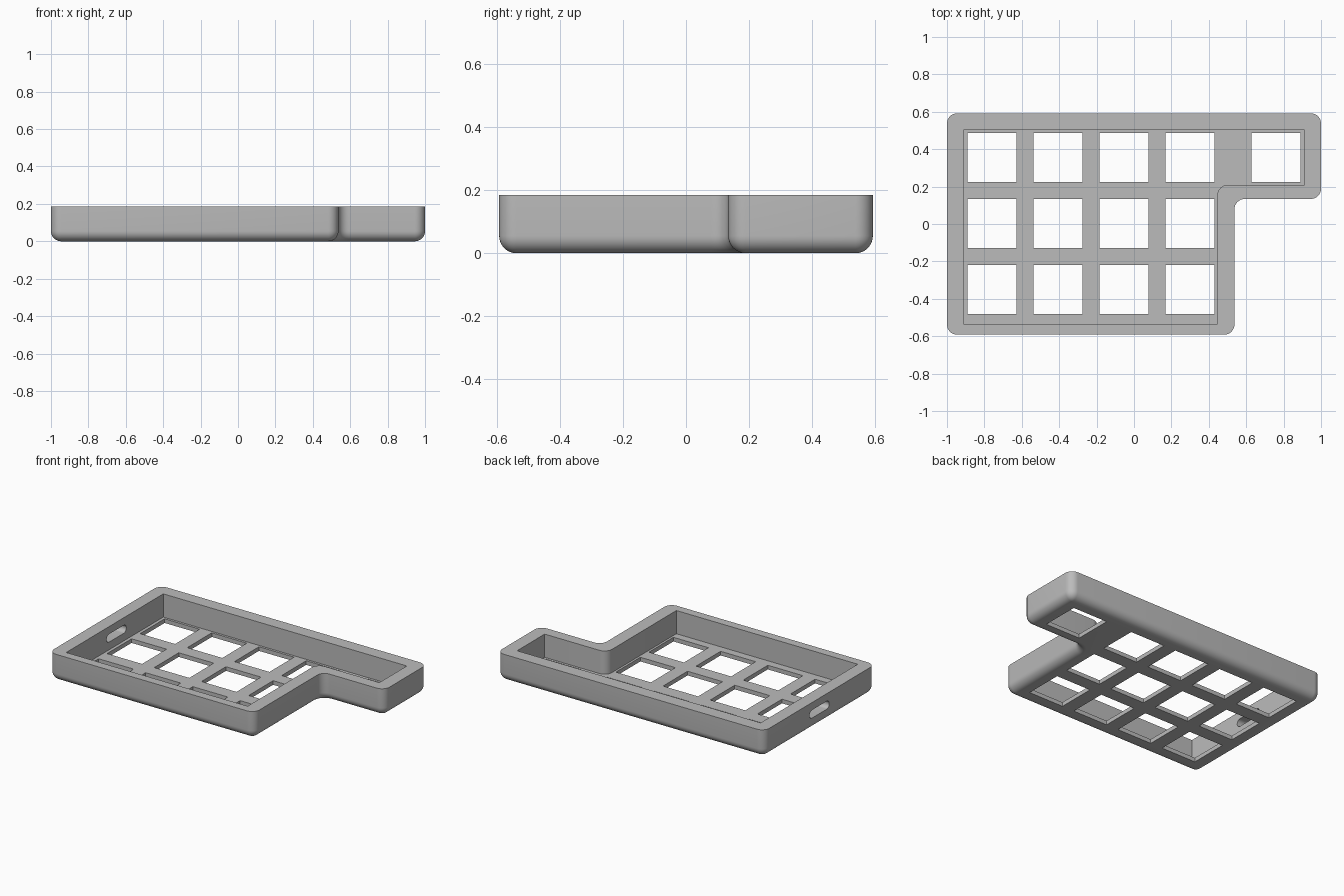
import bpy, bmesh, math
from mathutils import Vector

if "Cube" in bpy.data.objects:
    bpy.data.objects.remove(bpy.data.objects["Cube"])

HEIGHT, FLOOR, RADIUS = 0.185, 0.028, 0.055
PITCH, HOLE = 0.353, 0.262
SEGMENTS = 8

grey = bpy.data.materials.new("plain grey")
grey.use_nodes = True
grey.diffuse_color = (0.5, 0.5, 0.5, 1)
grey.node_tree.nodes["Principled BSDF"].inputs["Base Color"].default_value = (0.5, 0.5, 0.5, 1)


def rounded_outline(corners, inset=0.0):
    """Counter-clockwise right-angled outline, moved inward, with arcs at corners (x, y, radius)."""
    points = []
    count = len(corners)
    for i, (x, y, r) in enumerate(corners):
        here = Vector((x, y))
        a = (here - Vector(corners[i - 1][:2])).normalized()
        b = (Vector(corners[(i + 1) % count][:2]) - here).normalized()
        turn = 1 if a.cross(b) > 0 else -1
        centre = here + (b - a) * r
        arc = r - turn * inset if r else 0
        if not r:
            centre = here + (b - a) * inset * turn
        steps = SEGMENTS if r else 0
        for k in range(steps + 1):
            t = math.pi / 2 * k / max(steps, 1)
            points.append(centre + (a * math.sin(t) - b * math.cos(t)) * arc)
    return points


def loft(name, rings):
    """Closed solid through rings of 3D points."""
    bm = bmesh.new()
    loops = [[bm.verts.new(p) for p in ring] for ring in rings]
    n = len(loops[0])
    for low, high in zip(loops, loops[1:]):
        for i in range(n):
            j = (i + 1) % n
            bm.faces.new((low[i], low[j], high[j], high[i]))
    bm.faces.new(loops[0][::-1])
    bm.faces.new(loops[-1])
    bmesh.ops.remove_doubles(bm, verts=bm.verts, dist=1e-5)
    bmesh.ops.recalc_face_normals(bm, faces=bm.faces)
    mesh = bpy.data.meshes.new(name)
    bm.to_mesh(mesh)
    bm.free()
    mesh.materials.append(grey)
    obj = bpy.data.objects.new(name, mesh)
    bpy.context.collection.objects.link(obj)
    return obj


def prism(name, outline, z0, z1):
    return loft(name, [[(p[0], p[1], z) for p in outline] for z in (z0, z1)])


def cut(target, cutter):
    mod = target.modifiers.new("cut", "BOOLEAN")
    mod.operation, mod.solver, mod.object = "DIFFERENCE", "EXACT", cutter
    bpy.context.view_layer.objects.active = target
    bpy.ops.object.modifier_apply(modifier=mod.name)
    bpy.data.objects.remove(cutter)


# Outer shell with a rounded bottom edge
outer = [(x, y, RADIUS) for x, y in
         ((-1, -0.592), (0.537, -0.592), (0.537, 0.134), (1, 0.134), (1, 0.592), (-1, 0.592))]
rings = []
for k in range(SEGMENTS + 1):
    t = math.pi / 2 * k / SEGMENTS
    z = RADIUS * (1 - math.sin(t))
    inset = RADIUS * (1 - math.cos(t))
    rings.insert(0, [(p.x, p.y, z) for p in rounded_outline(outer, inset)])
rings.append([(p.x, p.y, HEIGHT) for p in rounded_outline(outer)])
case = loft("keypad_case", rings)

# Open interior, square except for the inner elbow
inner = [(-0.911, -0.534, 0), (0.446, -0.534, 0), (0.446, 0.209, RADIUS),
         (0.911, 0.209, 0), (0.911, 0.503, 0), (-0.911, 0.503, 0)]
cut(case, prism("interior_cutter", rounded_outline(inner), FLOOR, HEIGHT + 0.1))

# Square key holes: four columns by three rows, plus one in the side arm
centres = [(-0.759 + PITCH * i, 0.356 - PITCH * j) for i in range(4) for j in range(3)]
centres.append((0.759, 0.356))
h = HOLE / 2
for x, y in centres:
    square = [(x - h, y - h), (x + h, y - h), (x + h, y + h), (x - h, y + h)]
    cut(case, prism("key_hole_cutter", square, -0.05, FLOOR + 0.03))

# Pill-shaped cable slot through the side wall
r, half = 0.027, 0.105
slot = rounded_outline([(-half, -r, r), (half, -r, r), (half, r, r), (-half, r, r)])
cut(case, loft("slot_cutter", [[(x, p.x + 0.003, p.y + 0.107) for p in slot] for x in (-1.1, -0.85)]))

bpy.ops.object.select_all(action="DESELECT")
case.select_set(True)
bpy.context.view_layer.objects.active = case
bpy.ops.object.shade_smooth_by_angle(angle=math.radians(30))
